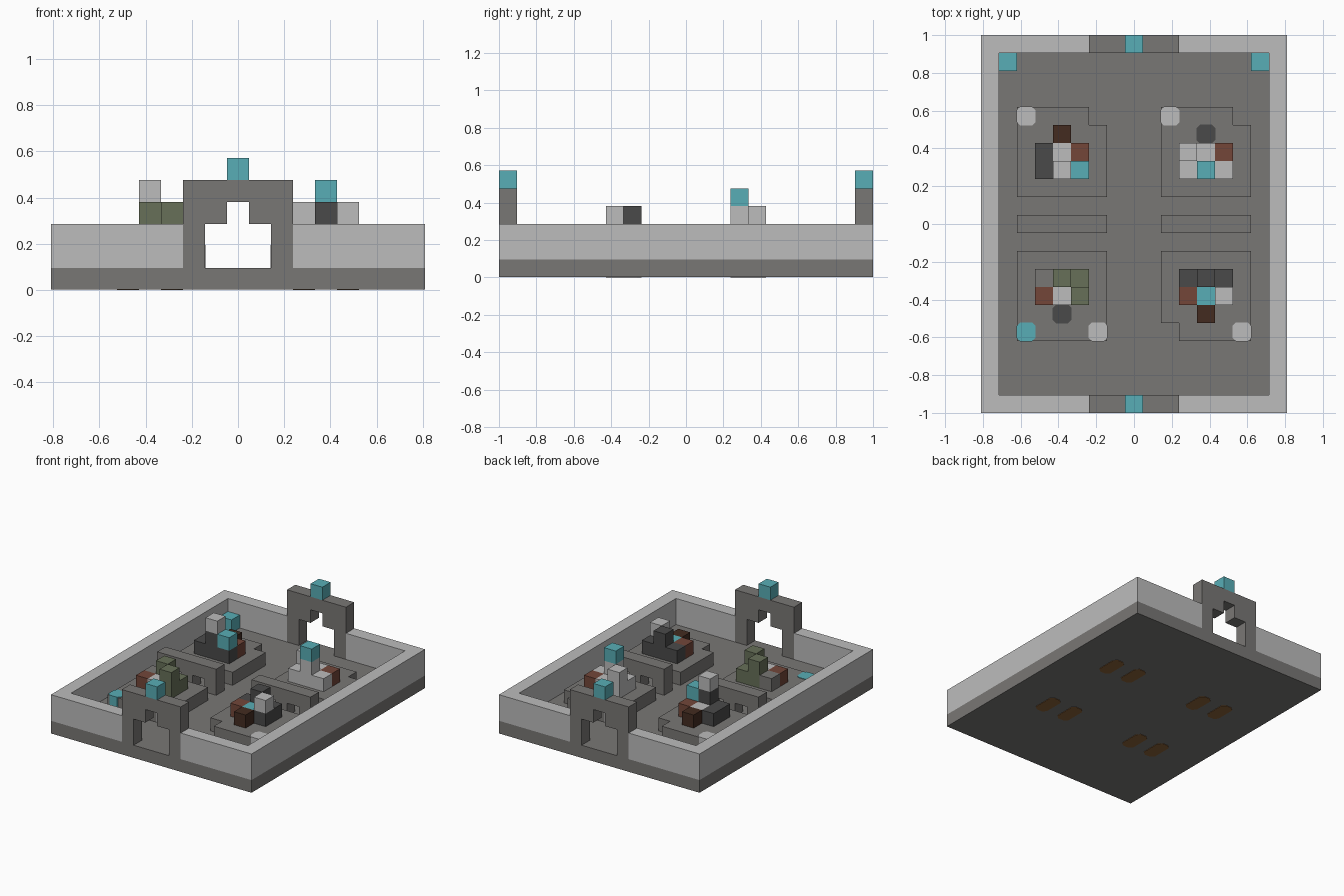
import bpy
import bmesh
from itertools import product
from mathutils import Vector

U = 2 / 21  # edge of one building block

if "Cube" in bpy.data.objects:
    bpy.data.objects.remove(bpy.data.objects["Cube"], do_unlink=True)


def material(name, r, g, b):
    lin = [((c / 255 + 0.055) / 1.055) ** 2.4 for c in (r, g, b)]
    mat = bpy.data.materials.new(name)
    mat.use_nodes = True
    mat.diffuse_color = (*lin, 1)
    bsdf = next(n for n in mat.node_tree.nodes if n.type == "BSDF_PRINCIPLED")
    bsdf.inputs["Base Color"].default_value = (*lin, 1)
    return mat


STONE = material("stone grey", 121, 119, 117)
PALE = material("pale grey", 188, 188, 188)
TEAL = material("teal", 88, 174, 182)
DARK = material("charcoal", 74, 74, 74)
BRICK = material("brick red", 115, 70, 57)
BARK = material("dark brown", 67, 43, 32)
MOSS = material("moss green", 103, 112, 88)
TAN = material("tan", 140, 98, 55)


def finish(name, bm, mat):
    mesh = bpy.data.meshes.new(name)
    bmesh.ops.recalc_face_normals(bm, faces=bm.faces)
    bm.to_mesh(mesh)
    bm.free()
    mesh.materials.append(mat)
    obj = bpy.data.objects.new(name, mesh)
    bpy.context.collection.objects.link(obj)
    return obj


def span(a, b):
    return range(a, b + 1)


def box(xs, ys, zs):
    return set(product(xs, ys, zs))


def blocks(name, cells, mat):
    """Outer skin of a set of blocks; x, y are block centres, z is the layer."""
    cells = set(cells)
    bm = bmesh.new()
    for cell in cells:
        centre = Vector(cell) + Vector((0, 0, 0.5))
        for axis, sign in product(range(3), (-1, 1)):
            near = list(cell)
            near[axis] += sign
            if tuple(near) in cells:
                continue
            n, s, t = Vector(), Vector(), Vector()
            n[axis] = sign / 2
            s[(axis + 1) % 3] = 0.5
            t[(axis + 2) % 3] = 0.5 * sign
            ring = (n - s - t, n + s - t, n + s + t, n - s + t)
            bm.faces.new([bm.verts.new((centre + v) * U) for v in ring])
    bmesh.ops.remove_doubles(bm, verts=bm.verts, dist=U / 100)
    bmesh.ops.dissolve_limit(bm, angle_limit=0.01, verts=bm.verts, edges=bm.edges)
    return finish(name, bm, mat)


def chamfered(name, x, y, half_x, half_y, low, high, mat, cut=0.2):
    """Upright prism with clipped corners, sizes in blocks."""
    bm = bmesh.new()
    ring = []
    for sx, sy in ((1, 1), (-1, 1), (-1, -1), (1, -1)):
        pair = [(half_x, half_y - cut), (half_x - cut, half_y)]
        if sx != sy:
            pair.reverse()
        ring += [(x + sx * a, y + sy * b) for a, b in pair]
    base = bm.faces.new([bm.verts.new((a * U, b * U, low * U)) for a, b in ring])
    top = bmesh.ops.extrude_face_region(bm, geom=[base], use_keep_orig=True)["geom"]
    verts = [v for v in top if isinstance(v, bmesh.types.BMVert)]
    bmesh.ops.translate(bm, verts=verts, vec=(0, 0, (high - low) * U))
    return finish(name, bm, mat)


# Base slab, lifted a hair above the underside plates
slab = blocks("base_slab", box(span(-8, 8), span(-10, 10), [0]), STONE)
for v in slab.data.vertices:
    v.co.z = max(v.co.z, 0.003)
for x, y in product((-5, -3, 3, 5), (-3.5, 3.5)):
    chamfered("underside_plate", x, y, 0.5, 1, 0, 0.05, TAN, 0.25)

# Outer wall, open at both gates
court = box(span(-8, 8), span(-10, 10), (1, 2))
court -= box(span(-7, 7), span(-9, 9), (1, 2))
court -= box(span(-2, 2), (-10, 10), (1, 2))
blocks("outer_wall", court, PALE)

# Gates with a stepped opening and a lamp on top
for name, y in (("front", -10), ("back", 10)):
    gate = box(span(-2, 2), [y], span(1, 4))
    gate -= box(span(-1, 1), [y], (1, 2)) | {(0, y, 3)}
    blocks(name + "_gate", gate, STONE)
    blocks(name + "_gate_lamp", [(0, y, 5)], TEAL)

# Low dividers with two small windows each
for name, side in (("right", -1), ("left", 1)):
    divider = box([side * i for i in span(2, 6)], [0], (1, 2))
    divider -= {(side * 3, 0, 1), (side * 5, 0, 1)}
    blocks(name + "_divider", divider, STONE)
    blocks(name + "_corner_lamp", [(side * 7, 9, 1)], TEAL)

# Four platforms, three of them with a missing corner
for name, sx, sy, gap in (("back_right", -1, 1, (-2, 6, 1)),
                          ("back_left", 1, 1, (6, 6, 1)),
                          ("front_right", -1, -1, None),
                          ("front_left", 1, -1, (2, -6, 1))):
    deck = box([sx * i for i in span(2, 6)], [sy * i for i in span(2, 6)], [1])
    blocks(name + "_platform", deck - {gap}, STONE)

# Clipped blocks set flush into the platforms
for x, y, mat in ((-6, 6, PALE), (2, 6, PALE), (-2, -6, PALE), (6, -6, PALE),
                  (-6, -6, TEAL), (4, 5, DARK), (-4, -5, DARK)):
    chamfered("inlaid_block", x, y, 0.53, 0.53, 1, 2.04, mat)

# Stacked blocks on each platform, grouped by colour
stacks = {
    "back_right_stack": {
        DARK: [(-5, 4, 2), (-5, 3, 2), (-4, 3, 2), (-4, 3, 3), (-3, 3, 2)],
        PALE: [(-4, 4, 2), (-4, 3, 4)],
        BARK: [(-4, 5, 2)],
        BRICK: [(-3, 4, 2)],
        TEAL: [(-3, 3, 3)],
    },
    "back_left_stack": {
        PALE: [(3, 4, 2), (3, 4, 3), (4, 4, 2), (3, 3, 2),
               (4, 3, 2), (4, 3, 3), (5, 3, 2)],
        BRICK: [(5, 4, 2)],
        TEAL: [(4, 3, 4)],
    },
    "front_right_stack": {
        MOSS: [(-4, -3, 2), (-4, -3, 3), (-3, -3, 2), (-3, -4, 2), (-3, -4, 3)],
        STONE: [(-5, -3, 2)],
        BRICK: [(-5, -4, 2)],
        PALE: [(-4, -4, 2)],
    },
    "front_left_stack": {
        DARK: [(3, -3, 2), (4, -3, 2), (4, -3, 3), (5, -3, 2), (5, -4, 2)],
        BRICK: [(3, -4, 2)],
        TEAL: [(4, -4, 2)],
        PALE: [(5, -4, 3)],
        BARK: [(4, -5, 2)],
    },
}
for name, parts in stacks.items():
    for mat, cells in parts.items():
        blocks(name + "_" + mat.name.replace(" ", "_"), cells, mat)
